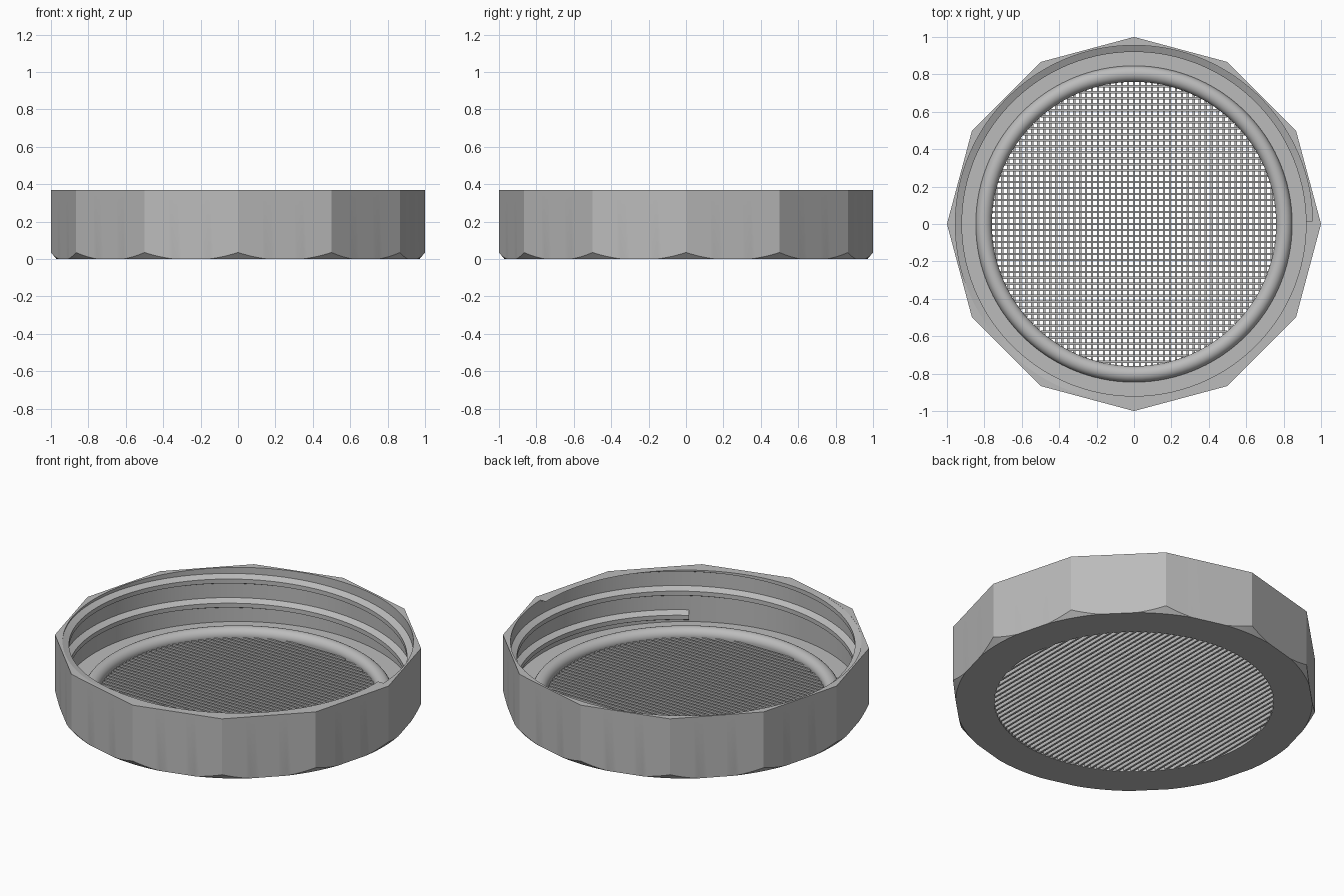
import bpy, bmesh
from math import cos, sin, pi, radians, sqrt

cube = bpy.data.objects.get("Cube")
if cube:
    bpy.data.objects.remove(cube, do_unlink=True)

HEIGHT, BORE, CREST, FLOOR, HOLE = 0.37, 0.955, 0.92, 0.045, 0.76

grey = bpy.data.materials.new("plain_grey")
grey.use_nodes = True
colour = (0.5, 0.5, 0.5, 1)
grey.diffuse_color = colour
grey.node_tree.nodes["Principled BSDF"].inputs["Base Color"].default_value = colour


def finish(name, bm, smooth=True):
    bmesh.ops.recalc_face_normals(bm, faces=bm.faces)
    mesh = bpy.data.meshes.new(name)
    bm.to_mesh(mesh)
    bm.free()
    mesh.materials.append(grey)
    obj = bpy.data.objects.new(name, mesh)
    bpy.context.collection.objects.link(obj)
    if smooth:
        bpy.ops.object.select_all(action='DESELECT')
        obj.select_set(True)
        bpy.context.view_layer.objects.active = obj
        bpy.ops.object.shade_smooth_by_angle(angle=radians(20))
    return obj


def sweep(name, angles, section, closed):
    """Skin a closed (radius, height) section around the z axis."""
    bm = bmesh.new()
    rings = [[bm.verts.new((r * cos(a), r * sin(a), z)) for r, z in section(a)]
             for a in angles]
    n = len(rings[0])
    pairs = list(zip(rings, rings[1:]))
    if closed:
        pairs.append((rings[-1], rings[0]))
    else:
        bm.faces.new(rings[0])
        bm.faces.new(rings[-1])
    for p, q in pairs:
        for i in range(n):
            j = (i + 1) % n
            bm.faces.new((p[i], q[i], q[j], p[j]))
    return finish(name, bm)


# Twelve-sided cap wall with a conical chamfer below and a holed floor
def cap_section(a):
    r = cos(pi / 12) / cos(a % (pi / 6) - pi / 12)
    base = 0.971
    low = max(0.0005, (r - base) * 1.2)
    return [(BORE, HEIGHT), (r, HEIGHT), (r, low), (min(r, base), 0),
            (HOLE, 0), (HOLE, FLOOR), (BORE, FLOOR)]


full = [2 * pi * i / 240 for i in range(240)]
sweep("cap_body", full, cap_section, True)

# Rounded sealing ring half sunk into the floor
sweep("sealing_ring", full[::2],
      lambda a: [(0.803 + 0.043 * cos(t), FLOOR + 0.043 * sin(t))
                 for t in full[::10]], True)

# Internal screw thread, cut off level with the rim
START, PITCH, RISE = radians(304), 0.145, 0.085


def thread_section(a):
    z = RISE + PITCH * (a - START) / (2 * pi)
    points = [(BORE + 0.004, 0.032), (CREST, 0.013),
              (CREST, -0.013), (BORE + 0.004, -0.032)]
    return [(r, min(z + dz, HEIGHT)) for r, dz in points]


turns = (HEIGHT + 0.03 - RISE) / PITCH
steps = int(turns * 120)
sweep("screw_thread", [START + 2 * pi * i / 120 for i in range(steps)],
      thread_section, False)


# Two crossing layers of fine bars
def bar_layer(name, z, along_x):
    bm = bmesh.new()
    pitch, width, depth = 0.032, 0.012, 0.02
    for i in range(-23, 24):
        offset = i * pitch
        length = 2 * sqrt((HOLE + 0.003) ** 2 - offset ** 2)
        bar = bmesh.ops.create_cube(bm, size=1)["verts"]
        size = (length, width, depth) if along_x else (width, length, depth)
        place = (0, offset, z) if along_x else (offset, 0, z)
        bmesh.ops.scale(bm, vec=size, verts=bar)
        bmesh.ops.translate(bm, vec=place, verts=bar)
    finish(name, bm, smooth=False)


bar_layer("screen_lower_bars", 0.011, False)
bar_layer("screen_upper_bars", 0.031, True)
